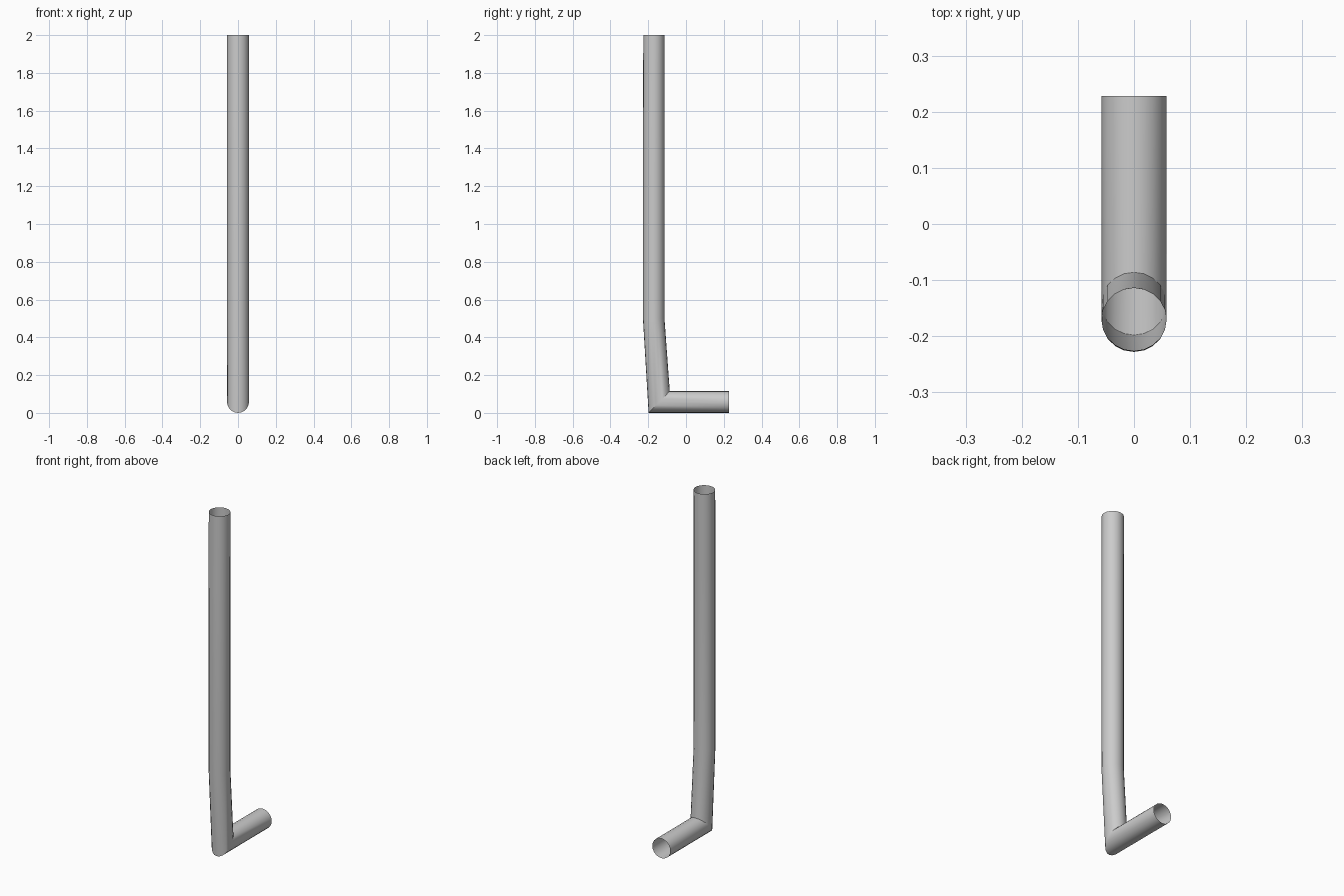
import bpy, bmesh, math

if "Cube" in bpy.data.objects:
    bpy.data.objects.remove(bpy.data.objects["Cube"])

SIDES = 20
RX = 0.058

# Each ring: outer (y, z), inner (y, z) - mitred cross-sections along the bent pipe
RINGS = [
    ((0.228, 0.0), (0.228, 0.115)),      # open foot end
    ((-0.198, 0.0), (-0.086, 0.115)),    # mitred elbow
    ((-0.228, 0.50), (-0.114, 0.50)),    # slight bend
    ((-0.2275, 1.56), (-0.1135, 1.56)),  # shaft joint
    ((-0.226, 2.0), (-0.113, 2.0)),      # open top end
]

# Open thin-walled pipe
bm = bmesh.new()
loops = []
for (oy, oz), (iy, iz) in RINGS:
    loop = []
    for i in range(SIDES):
        a = 2 * math.pi * i / SIDES
        t = (1 - math.cos(a)) / 2
        loop.append(bm.verts.new((RX * math.sin(a), oy + (iy - oy) * t, oz + (iz - oz) * t)))
    loops.append(loop)
for a, b in zip(loops, loops[1:]):
    for i in range(SIDES):
        j = (i + 1) % SIDES
        bm.faces.new((a[i], a[j], b[j], b[i]))

# Outward-facing walls
bm.normal_update()
face = bm.faces[:][0]
c = face.calc_center_median()
if face.normal.dot((c.x, 0, c.z - 0.0575)) < 0:
    bmesh.ops.reverse_faces(bm, faces=bm.faces[:])

mesh = bpy.data.meshes.new("bent_pipe")
bm.to_mesh(mesh)
bm.free()
pipe = bpy.data.objects.new("bent_pipe", mesh)
bpy.context.collection.objects.link(pipe)
bpy.context.view_layer.objects.active = pipe
pipe.select_set(True)
bpy.ops.object.shade_smooth_by_angle(angle=math.radians(30))
